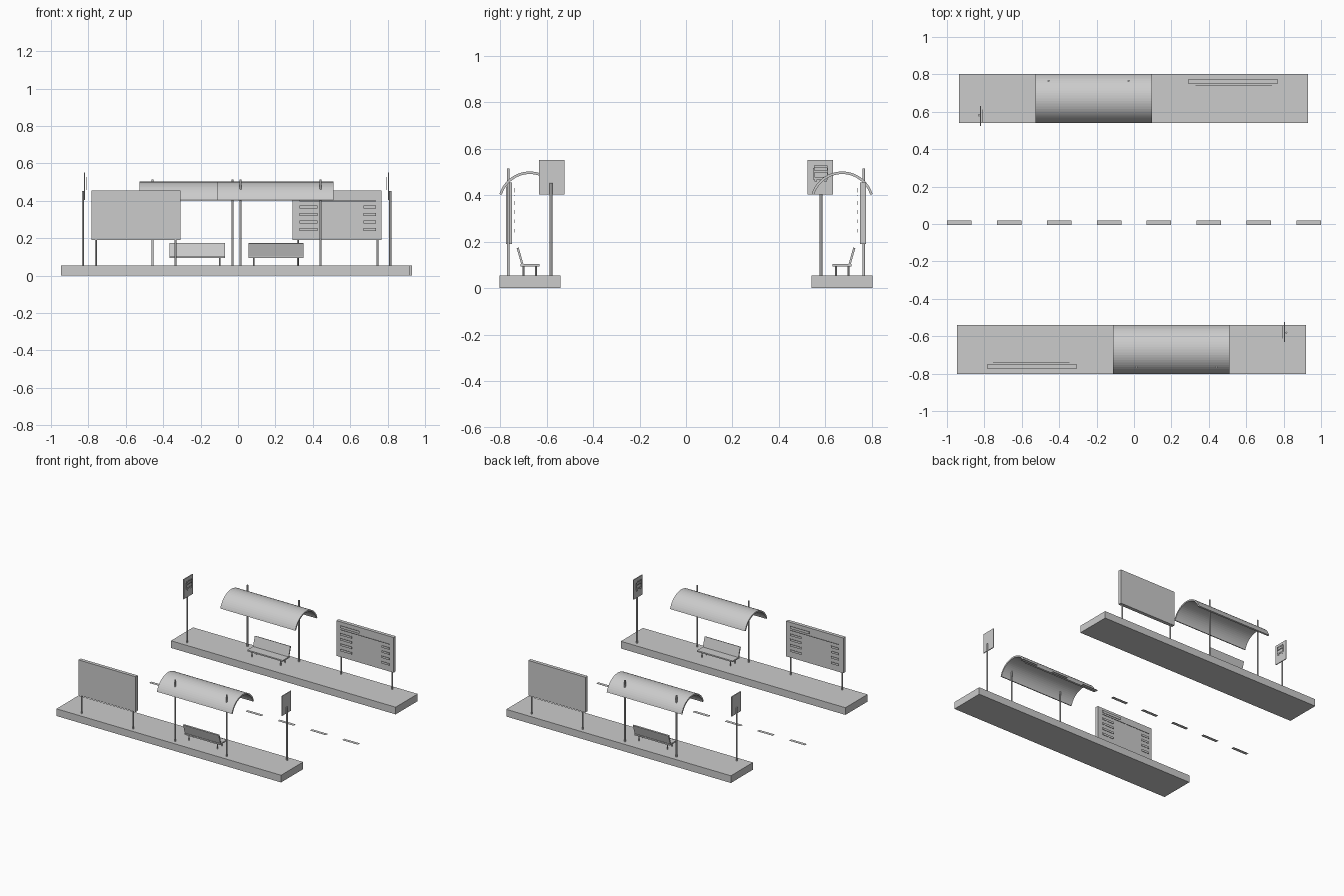
import bpy, bmesh, math
from mathutils import Matrix, Vector

if "Cube" in bpy.data.objects:
    bpy.data.objects.remove(bpy.data.objects["Cube"])

PLATFORM_TOP = 0.054
station = []


def finish(name, bm, collect=True):
    bmesh.ops.recalc_face_normals(bm, faces=bm.faces)
    mesh = bpy.data.meshes.new(name)
    bm.to_mesh(mesh)
    bm.free()
    obj = bpy.data.objects.new(name, mesh)
    bpy.context.collection.objects.link(obj)
    if collect:
        station.append(obj)
    return obj


def add_box(bm, x0, x1, y0, y1, z0, z1):
    m = Matrix.Translation(((x0 + x1) / 2, (y0 + y1) / 2, (z0 + z1) / 2))
    m = m @ Matrix.Diagonal((x1 - x0, y1 - y0, z1 - z0, 1))
    bmesh.ops.create_cube(bm, size=1, matrix=m)


def boxes(name, *dims):
    bm = bmesh.new()
    for d in dims:
        add_box(bm, *d)
    return finish(name, bm)


def posts(name, places, top, radius):
    bm = bmesh.new()
    h = top - PLATFORM_TOP
    for x, y in places:
        bmesh.ops.create_cone(bm, cap_ends=True, segments=16, radius1=radius, radius2=radius,
                              depth=h, matrix=Matrix.Translation((x, y, PLATFORM_TOP + h / 2)))
    obj = finish(name, bm)
    obj.data.shade_smooth()
    obj.data.set_sharp_from_angle(angle=math.radians(40))


def extrude_x(name, profile, x0, x1):
    """Extrude a closed (y, z) profile along x."""
    bm = bmesh.new()
    face = bm.faces.new([bm.verts.new((x0, y, z)) for y, z in profile])
    ext = bmesh.ops.extrude_face_region(bm, geom=[face])
    moved = [v for v in ext["geom"] if isinstance(v, bmesh.types.BMVert)]
    bmesh.ops.translate(bm, verts=moved, vec=(x1 - x0, 0, 0))
    return finish(name, bm)


# Platform
boxes("platform", (-0.935, 0.93, 0.541, 0.803, 0, PLATFORM_TOP))

# Arched shelter roof on two posts
R, T, CY, CZ, N = 0.137, 0.011, 0.672, 0.365, 24
start = math.radians(17)
angles = [start + (math.pi - 2 * start) * i / N for i in range(N + 1)]
outer = [(CY + R * math.cos(a), CZ + R * math.sin(a)) for a in angles]
inner = [(CY + (R - T) * math.cos(a), CZ + (R - T) * math.sin(a)) for a in reversed(angles)]
extrude_x("shelter_roof", outer + inner, -0.526, 0.096)
posts("shelter_posts", [(-0.457, 0.765), (-0.029, 0.765)], 0.515, 0.0055)

# Bench: seat, leaning back and four legs
boxes("bench_seat", (-0.365, -0.07, 0.631, 0.713, 0.093, 0.103))
extrude_x("bench_back", [(0.699, 0.100), (0.708, 0.100), (0.729, 0.172), (0.720, 0.175)],
          -0.365, -0.07)
posts("bench_legs", [(x, y) for x in (-0.335, -0.098) for y in (0.646, 0.699)], 0.096, 0.004)

# Timetable board, with plain bars standing in for the printed rows
boxes("timetable_board", (0.292, 0.767, 0.749, 0.775, 0.19, 0.454))
posts("timetable_posts", [(0.320, 0.765), (0.745, 0.765)], 0.2, 0.0055)
rows = [(0.329, 0.49, 0.739, 0.741, 0.412, 0.431), (0.329, 0.738, 0.739, 0.741, 0.397, 0.401)]
for z in (0.366, 0.328, 0.288, 0.247):
    rows.append((0.329, 0.426, 0.739, 0.741, z - 0.008, z + 0.008))
    rows.append((0.672, 0.738, 0.739, 0.741, z - 0.008, z + 0.008))
boxes("timetable_rows", *rows)

# Stop sign: pole, panel and a plain vehicle symbol made of bars
posts("sign_pole", [(-0.829, 0.581)], 0.453, 0.0055)
boxes("sign_panel", (-0.823, -0.817, 0.524, 0.632, 0.403, 0.551))
SX0, SX1 = -0.812, -0.810
boxes("sign_symbol",
      (SX0, SX1, 0.550, 0.608, 0.518, 0.528),
      (SX0, SX1, 0.546, 0.612, 0.498, 0.506),
      (SX0, SX1, 0.546, 0.612, 0.468, 0.478),
      (SX0, SX1, 0.546, 0.552, 0.478, 0.518),
      (SX0, SX1, 0.606, 0.612, 0.478, 0.518),
      (SX0, SX1, 0.552, 0.564, 0.458, 0.468),
      (SX0, SX1, 0.594, 0.606, 0.458, 0.468))

# Opposite stop: the same parts turned half way round
turn = Matrix.Translation((-0.015, 0, 0)) @ Matrix.Rotation(math.pi, 4, 'Z')
for obj in list(station):
    twin = obj.copy()
    twin.name = "front_" + obj.name
    bpy.context.collection.objects.link(twin)
    twin.matrix_world = turn @ obj.matrix_world
    obj.name = "back_" + obj.name

# Dashed centre line of the road
bm = bmesh.new()
for i in range(8):
    x = -1 + i * (2 - 0.131) / 7
    add_box(bm, x, x + 0.131, -0.006, 0.018, 0, 0.001)
finish("road_dashes", bm, collect=False)
